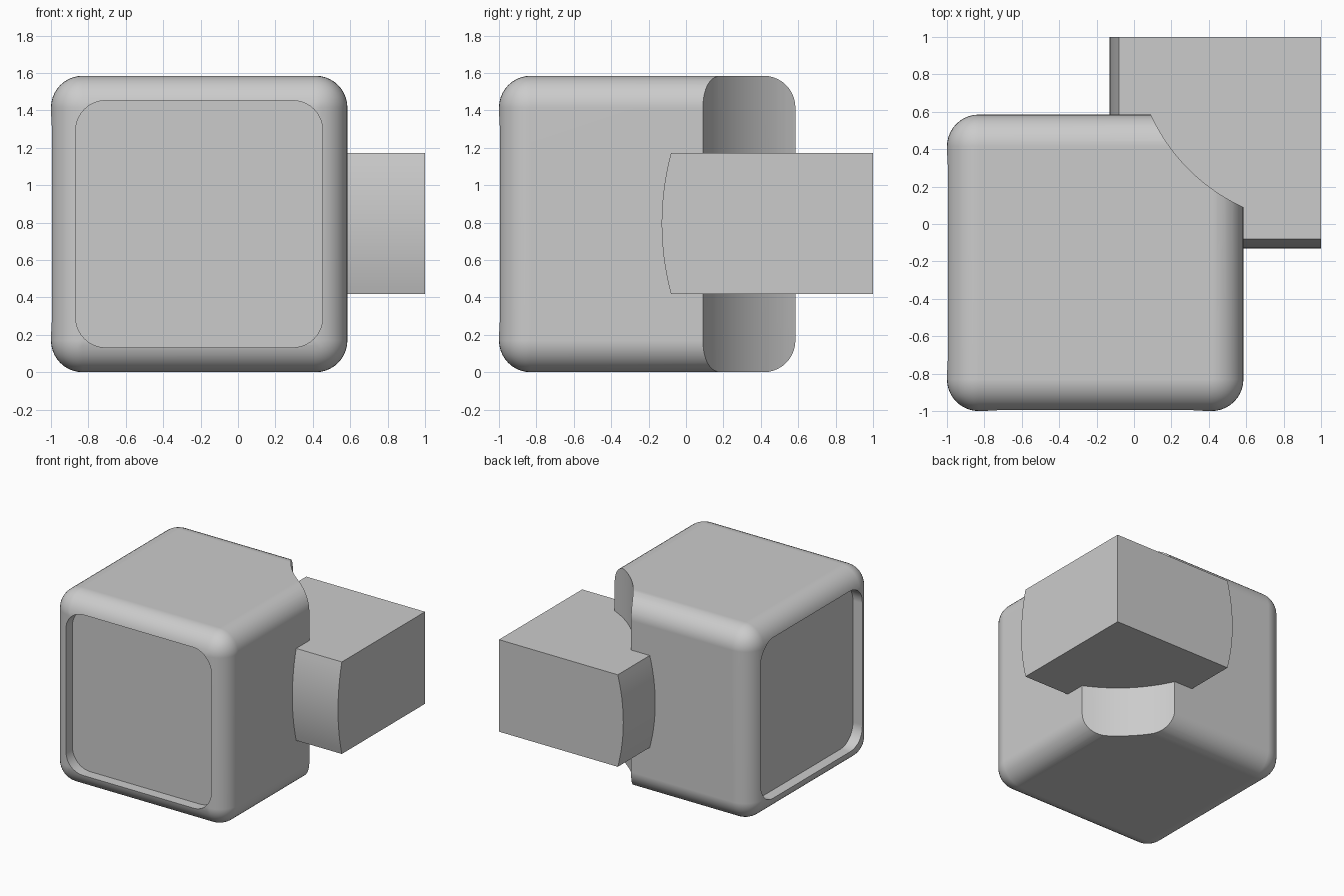
import bpy, bmesh, math
from mathutils import Matrix, Vector

default = bpy.data.objects.get("Cube")
if default:
    bpy.data.objects.remove(default, do_unlink=True)

LOW, HIGH = -1.0, 0.585          # housing extent in x and y
SIZE = HIGH - LOW
MID = (LOW + HIGH) / 2
CENTRE = Vector((MID, MID, SIZE / 2))

grey = bpy.data.materials.new("plain grey")
grey.use_nodes = True
colour = (0.6, 0.6, 0.6, 1)
grey.diffuse_color = colour
grey.node_tree.nodes["Principled BSDF"].inputs["Base Color"].default_value = colour


def make_object(name, bm):
    bmesh.ops.recalc_face_normals(bm, faces=bm.faces)
    mesh = bpy.data.meshes.new(name)
    bm.to_mesh(mesh)
    bm.free()
    mesh.materials.append(grey)
    obj = bpy.data.objects.new(name, mesh)
    bpy.context.collection.objects.link(obj)
    return obj


def box(size, centre):
    bm = bmesh.new()
    bmesh.ops.create_cube(bm, size=1, matrix=Matrix.Translation(centre) @ Matrix.Diagonal((*size, 1)))
    return bm


def select_only(obj):
    bpy.ops.object.select_all(action='DESELECT')
    obj.select_set(True)
    bpy.context.view_layer.objects.active = obj


def carve(target, cutter):
    cutter.hide_render = True
    select_only(target)
    mod = target.modifiers.new("carve", 'BOOLEAN')
    mod.operation = 'DIFFERENCE'
    mod.solver = 'EXACT'
    mod.object = cutter
    bpy.ops.object.modifier_apply(modifier=mod.name)
    bpy.data.objects.remove(cutter, do_unlink=True)


def smooth(obj):
    select_only(obj)
    bpy.ops.object.shade_smooth_by_angle(angle=math.radians(30))
    mod = obj.modifiers.new("clean shading", 'WEIGHTED_NORMAL')
    mod.keep_sharp = True


# Housing: cube with rounded edges
bm = box((SIZE, SIZE, SIZE), CENTRE)
bmesh.ops.bevel(bm, geom=bm.edges[:], offset=0.17, segments=10, profile=0.5, affect='EDGES')
housing = make_object("housing", bm)

# Recessed panels on the front and the -x side
OPENING, DEPTH, REACH = 1.32, 0.09, 0.3
for axis in (0, 1):
    size = [OPENING] * 3
    size[axis] = REACH
    centre = CENTRE.copy()
    centre[axis] = LOW + DEPTH - REACH / 2
    bm = box(size, centre)
    rims = [e for e in bm.edges
            if abs(e.verts[0].co[axis] - e.verts[1].co[axis]) > 0.1]
    bmesh.ops.bevel(bm, geom=rims, offset=0.16, segments=10, profile=0.5, affect='EDGES')
    carve(housing, make_object("recess_cutter", bm))

# Round bite out of the back corner
bm = bmesh.new()
bmesh.ops.create_cone(bm, cap_ends=True, segments=128, radius1=1, radius2=1, depth=3,
                      matrix=Matrix.Translation((1, 1, CENTRE.z)))
carve(housing, make_object("bite_cutter", bm))
smooth(housing)

# Corner arm: square block whose two inner ends bulge along z
BOTTOM, TOP, BULGE, STEPS = 0.417, 1.173, 0.05, 16
half = (TOP - BOTTOM) / 2
radius = (half ** 2 + BULGE ** 2) / (2 * BULGE)
bm = bmesh.new()
rings = []
for i in range(STEPS + 1):
    h = half * (2 * i / STEPS - 1)
    inner = -0.08 - (math.sqrt(radius ** 2 - h ** 2) - radius + BULGE)
    z = BOTTOM + half + h
    rings.append([bm.verts.new((x, y, z))
                  for x, y in ((inner, inner), (1, inner), (1, 1), (inner, 1))])
for a, b in zip(rings, rings[1:]):
    for k in range(4):
        n = (k + 1) % 4
        bm.faces.new((a[k], a[n], b[n], b[k]))
bm.faces.new(rings[0][::-1])
bm.faces.new(rings[-1])
smooth(make_object("corner_arm", bm))
